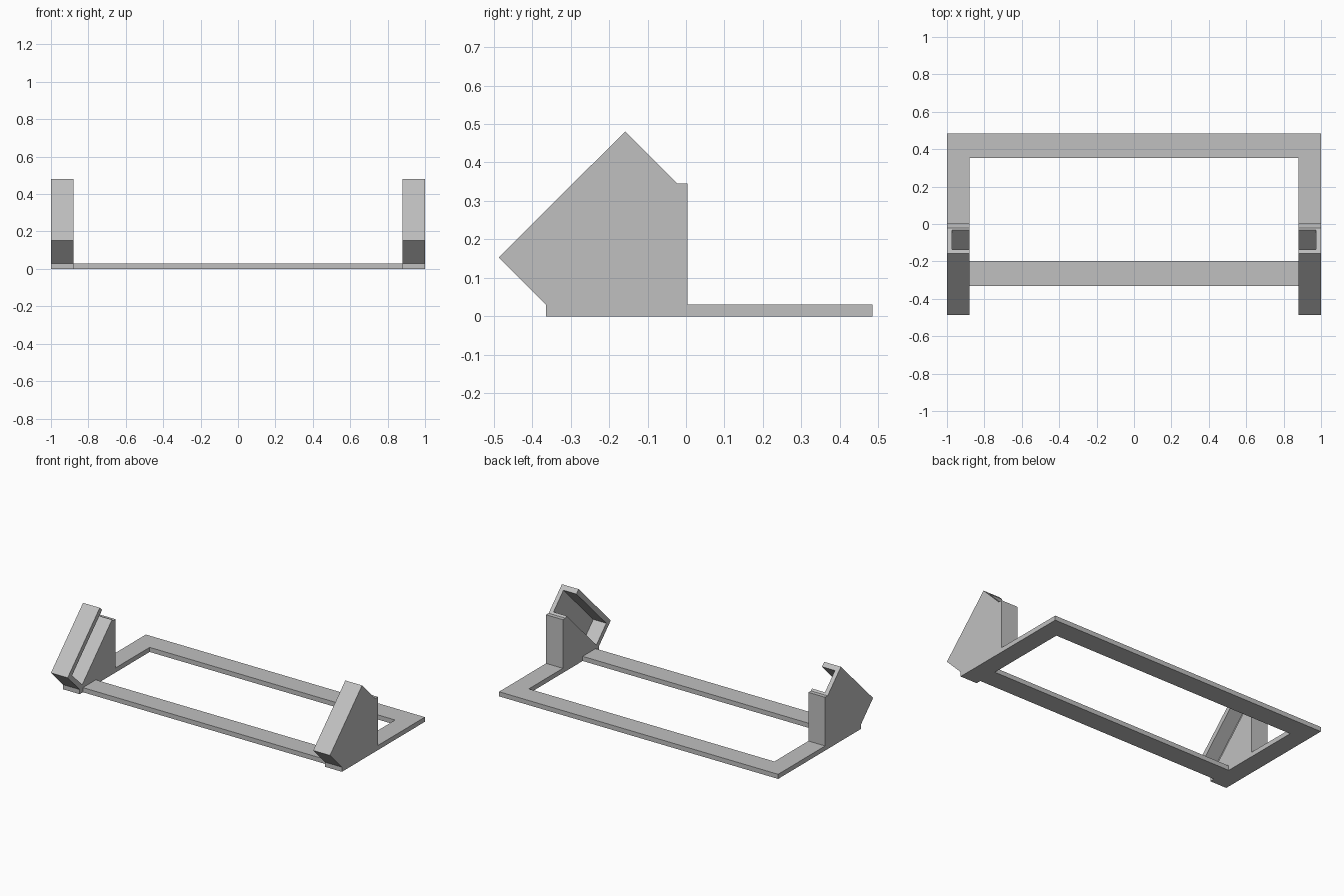
import bpy
import bmesh

cube = bpy.data.objects.get("Cube")
if cube:
    bpy.data.objects.remove(cube, do_unlink=True)

grey = bpy.data.materials.new("light grey plastic")
grey.use_nodes = True
colour = (0.53, 0.53, 0.53, 1)
grey.diffuse_color = colour
grey.node_tree.nodes["Principled BSDF"].inputs["Base Color"].default_value = colour


def extrude(name, profile, x0, x1):
    """Extrude a (y, z) profile along x from x0 to x1."""
    bm = bmesh.new()
    face = bm.faces.new([bm.verts.new((x0, y, z)) for y, z in profile])
    moved = bmesh.ops.extrude_face_region(bm, geom=[face])["geom"]
    verts = [v for v in moved if isinstance(v, bmesh.types.BMVert)]
    bmesh.ops.translate(bm, verts=verts, vec=(x1 - x0, 0, 0))
    bmesh.ops.recalc_face_normals(bm, faces=bm.faces)
    mesh = bpy.data.meshes.new(name)
    bm.to_mesh(mesh)
    bm.free()
    mesh.materials.append(grey)
    obj = bpy.data.objects.new(name, mesh)
    bpy.context.collection.objects.link(obj)


def bar(name, x0, x1, y0, y1):
    extrude(name, [(y0, 0), (y1, 0), (y1, BASE), (y0, BASE)], x0, x1)


BASE = 0.03      # frame thickness
INNER = 0.88     # inner face of the side rails
WALL = 0.973     # inner face of the closed outer wall

# Bracket outline: vertical back, short flat top, then the tilted holder
back_edge = [(0.004, BASE), (0.004, 0.345), (-0.022, 0.345)]
slot = [(-0.033, 0.356), (-0.339, 0.05), (-0.441, 0.152), (-0.135, 0.458)]
front_edge = [(-0.158, 0.481), (-0.487, 0.153), (-0.364, BASE)]

# Flat frame: cross bars between the side rails
bar("back_bar", -INNER, INNER, 0.352, 0.485)
bar("front_bar", -INNER, INNER, -0.331, -0.199)

# Side rails and slotted brackets on both sides
for side, s in (("left", 1), ("right", -1)):
    bar(side + "_rail", s * INNER, s, -0.364, 0.485)
    extrude(side + "_bracket_wall", back_edge + front_edge, s * WALL, s)
    extrude(side + "_bracket_slot", back_edge + slot + front_edge, s * INNER, s * WALL)
